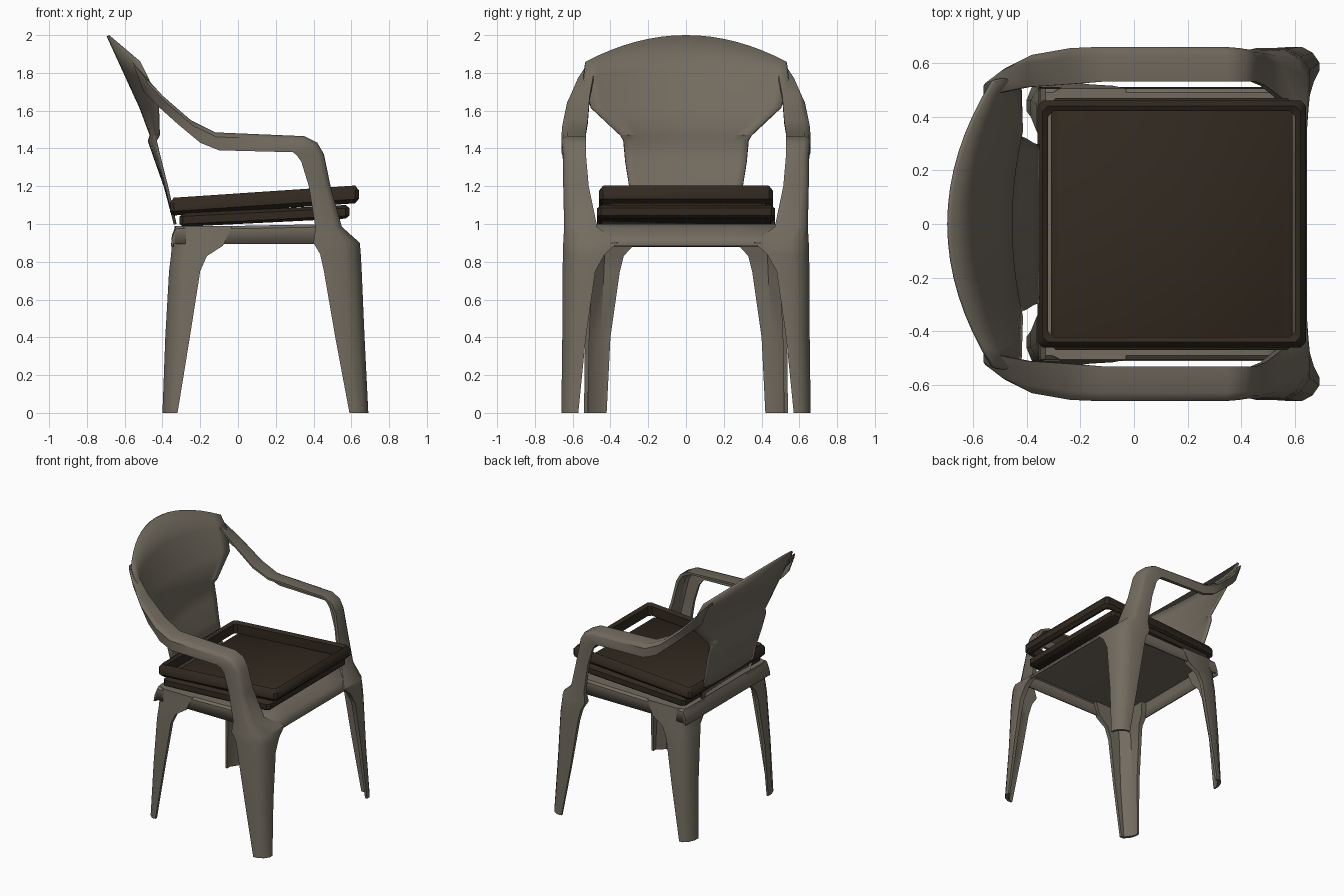
import bpy, bmesh

cube = bpy.data.objects.get("Cube")
if cube:
    bpy.data.objects.remove(cube, do_unlink=True)


def material(name, rgb):
    mat = bpy.data.materials.new(name)
    mat.use_nodes = True
    mat.diffuse_color = (*rgb, 1)
    mat.node_tree.nodes["Principled BSDF"].inputs["Base Color"].default_value = (*rgb, 1)
    return mat


TAUPE = material("taupe_plastic", (0.17, 0.148, 0.115))
BROWN = material("dark_brown_cushion", (0.031, 0.022, 0.014))


def finish(name, bm, mat, mirror=False, thickness=0):
    bmesh.ops.recalc_face_normals(bm, faces=bm.faces)
    mesh = bpy.data.meshes.new(name)
    bm.to_mesh(mesh)
    bm.free()
    mesh.materials.append(mat)
    obj = bpy.data.objects.new(name, mesh)
    bpy.context.collection.objects.link(obj)
    if thickness:
        mod = obj.modifiers.new("Thickness", "SOLIDIFY")
        mod.thickness = thickness
        mod.offset = -1
    if mirror:
        mod = obj.modifiers.new("Mirror", "MIRROR")
        mod.use_axis = (False, True, False)
    bpy.ops.object.select_all(action="DESELECT")
    obj.select_set(True)
    bpy.context.view_layer.objects.active = obj
    bpy.ops.object.shade_smooth_by_angle(angle=0.7)


def skin(bm, loops, closed=False):
    """Join equal-length closed vertex loops with quads."""
    pairs = list(zip(loops, loops[1:]))
    if closed:
        pairs.append((loops[-1], loops[0]))
    for a, b in pairs:
        for i in range(len(a)):
            j = (i + 1) % len(a)
            bm.faces.new((a[i], a[j], b[j], b[i]))


def sheet(name, grid, thickness):
    """Thin shell through rows of points."""
    bm = bmesh.new()
    rows = [[bm.verts.new(p) for p in row] for row in grid]
    for a, b in zip(rows, rows[1:]):
        for i in range(len(a) - 1):
            bm.faces.new((a[i], a[i + 1], b[i + 1], b[i]))
    finish(name, bm, TAUPE, thickness=thickness)


def limb(name, sections, w=0.17):
    """Open channel rounded on its outer corner.

    Each section gives outer x,z, inner x,z, a y range and the corner size."""
    bm = bmesh.new()
    loops = []
    for xo, zo, xi, zi, y0, y1, c in sections:
        k, m = c + .4 * w, .38 * c
        outline = [(0, 0), (0, 1 - c), (m, 1 - m), (c, 1), (1, 1),
                   (1, 1 - w), (k, 1 - w), (w, 1 - k), (w, 0)]
        loops.append([bm.verts.new((xo + (xi - xo) * s, y0 + (y1 - y0) * t,
                                    zo + (zi - zo) * s)) for s, t in outline])
    skin(bm, loops)
    bm.faces.new(loops[0])
    bm.faces.new(loops[-1])
    finish(name, bm, TAUPE, mirror=True)


def cushion(name, x0, x1, hy, corner, levels, slope, ring=False):
    """Stack of cut-corner rectangles; levels are (inset, height)."""
    bm = bmesh.new()
    loops = []
    for inset, z in levels:
        a, b, h, c = x0 + inset, x1 - inset, hy - inset, corner
        pts = [(a + c, -h), (b - c, -h), (b, c - h), (b, h - c),
               (b - c, h), (a + c, h), (a, h - c), (a, c - h)]
        loops.append([bm.verts.new((x, y, z + slope * x)) for x, y in pts])
    skin(bm, loops, closed=ring)
    if not ring:
        bm.faces.new(loops[-1])
        bm.faces.new(loops[0])
    finish(name, bm, BROWN)


# Front legs running up into the armrests and back to the backrest rim
limb("front_legs_and_arms", [
    (.69, 0, .59, 0, .57, .66, .65),
    (.67, .4, .515, .4, .53, .655, .55),
    (.655, .75, .455, .75, .48, .655, .45),
    (.65, .84, .435, .84, .43, .65, .4),
    (.645, .9, .40, .9, .36, .65, .35),
    (.55, .985, .41, .98, .47, .645, .3),
    (.49, 1.2, .375, 1.2, .515, .65, .25),
    (.455, 1.37, .335, 1.33, .53, .65, .25),
    (.42, 1.43, .31, 1.365, .53, .655, .25),
    (.35, 1.465, .29, 1.38, .53, .66, .25),
    (-.12, 1.485, -.10, 1.39, .53, .66, .25),
    (-.25, 1.55, -.2, 1.43, .52, .655, .25),
    (-.4, 1.68, -.32, 1.53, .51, .63, .25),
    (-.5, 1.79, -.42, 1.62, .49, .58, .25),
    (-.56, 1.86, -.5, 1.7, .47, .53, .25)])

# Rear legs flaring into the seat corners
limb("rear_legs", [
    (-.40, 0, -.32, 0, .42, .54, .65),
    (-.385, .4, -.255, .4, .40, .535, .55),
    (-.365, .75, -.2, .75, .35, .525, .45),
    (-.355, .83, -.165, .83, .33, .52, .4),
    (-.35, .885, -.08, .885, .28, .515, .3),
    (-.335, .99, -.03, .99, .25, .505, .2)])

# Seat shell: sloping front lip, side and rear aprons, open underneath
SEAT_SIDE = [(-.355, .88), (-.35, .94), (-.33, .99), (0, .99),
             (.49, 1.0), (.54, .98), (.6, .94), (.645, .89)]
APRON = .895
seat = []
for x, z in SEAT_SIDE:
    row = [(x, y, z) for y in (-.49, -.25, 0, .25, .49)]
    low, high = min(z, APRON), max(z - .015, min(z, APRON))
    seat.append([(x, -.51, low), (x, -.505, high)] + row +
                [(x, .505, high), (x, .51, low)])
sheet("seat", seat, .015)

# Backrest: narrow lower panel, small ledge, then a wide curved arched panel
CENTRE = [(1.0, -.325), (1.2, -.378), (1.44, -.463), (1.47, -.453),
          (1.62, -.508), (2.0, -.682)]


def centre_x(z):
    for (z0, a), (z1, b) in zip(CENTRE, CENTRE[1:]):
        if z <= z1:
            return a + (b - a) * (z - z0) / (z1 - z0)
    return CENTRE[-1][1]


ROWS = [(1.0, .29, 0), (1.2, .30, 0), (1.33, .32, 0), (1.44, .33, 0), (1.47, .345, 0),
        (1.62, .50, 0), (1.82, .54, .05), (2.0, .53, .14)]  # z, half width, drop
STEPS = 16
back = []
for z, width, drop in ROWS:
    line = []
    for i in range(STEPS + 1):
        u = 2 * i / STEPS - 1
        y, h = u * width, z - drop * u * u
        bend = .36 * y * y * min(1, max(0, (z - 1.1) / .4))
        line.append((centre_x(h) + bend, y, h))
    back.append(line)
sheet("backrest", back, .015)

# Lower cushion and the raised, tilted cushion border above it
cushion("lower_cushion", -.31, .59, .47, .02,
        [(.02, 1.0), (0, 1.015), (0, 1.055), (.02, 1.072)], slope=.05)
cushion("upper_cushion_border", -.36, .64, .46, .02,
        [(.02, 1.068), (0, 1.09), (0, 1.135), (.02, 1.162), (.04, 1.145), (.04, 1.075)],
        slope=.067, ring=True)
